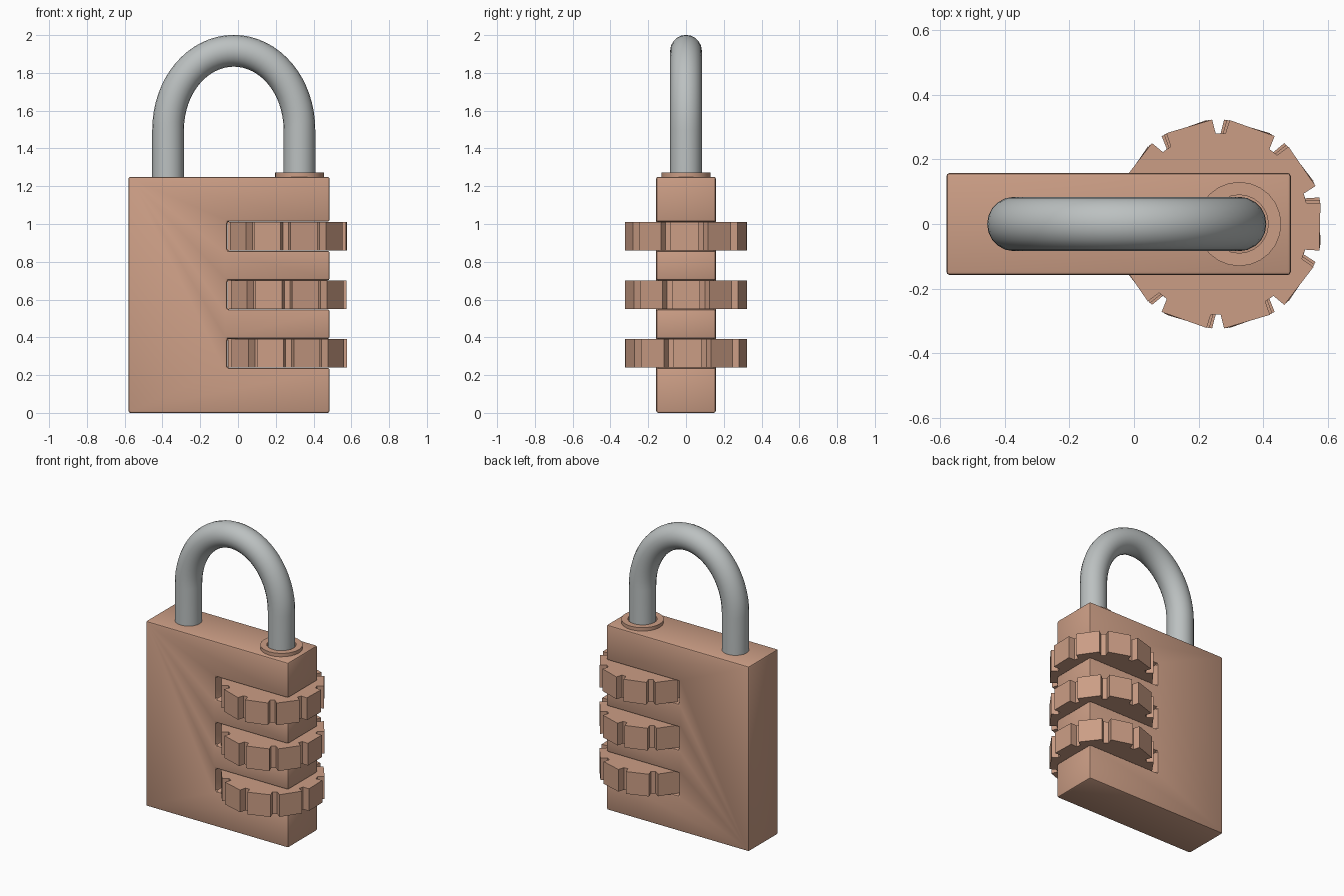
import bpy, bmesh, math
from mathutils import Vector, Matrix

if "Cube" in bpy.data.objects:
    bpy.data.objects.remove(bpy.data.objects["Cube"])


def material(name, rgb):
    m = bpy.data.materials.new(name)
    m.diffuse_color = (*rgb, 1)
    m.use_nodes = True
    m.node_tree.nodes["Principled BSDF"].inputs["Base Color"].default_value = m.diffuse_color
    return m


copper = material("copper", (0.60, 0.34, 0.235))
steel = material("steel grey", (0.50, 0.53, 0.53))


def finish(bm, name, mat, smooth=True):
    bmesh.ops.recalc_face_normals(bm, faces=bm.faces)
    mesh = bpy.data.meshes.new(name)
    bm.to_mesh(mesh)
    bm.free()
    mesh.materials.append(mat)
    ob = bpy.data.objects.new(name, mesh)
    bpy.context.collection.objects.link(ob)
    if smooth:
        bpy.ops.object.select_all(action='DESELECT')
        ob.select_set(True)
        bpy.context.view_layer.objects.active = ob
        bpy.ops.object.shade_smooth_by_angle(angle=math.radians(30))
    return ob


def prism(points, depth):
    """Extrude a closed outline along the vector depth."""
    bm = bmesh.new()
    face = bm.faces.new([bm.verts.new(p) for p in points])
    new = bmesh.ops.extrude_face_region(bm, geom=[face])["geom"]
    bmesh.ops.translate(bm, vec=depth, verts=[g for g in new if isinstance(g, bmesh.types.BMVert)])
    return bm


DIALS = [(0.24, 1.5), (0.55, 0.0), (0.86, -1.5)]   # bottom height, turn in degrees
DIAL_H, DIAL_X = 0.15, 0.26

# Body: comb-shaped outline with a slot for each dial
L, R, HALF, TOP, SLOT = -0.58, 0.485, 0.158, 1.25, -0.058
outline = [(L, 0), (R, 0)]
for z, _ in DIALS:
    z0, z1 = z - 0.002, z + DIAL_H + 0.002
    outline += [(R, z0), (SLOT, z0), (SLOT, z1), (R, z1)]
outline += [(R, TOP), (L, TOP)]
bm = prism([(x, -HALF, z) for x, z in outline], (0, 2 * HALF, 0))
bmesh.ops.bevel(bm, geom=bm.edges[:], offset=0.011, segments=2, profile=0.5, affect='EDGES')
finish(bm, "lock_body", copper)

# Dials: ten-sided wheels with a tapered notch at each corner
for i, (z, turn) in enumerate(DIALS):
    pts = []
    for k in range(10):
        rot = Matrix.Rotation(math.radians(18 + 36 * k + turn), 3, 'Z')
        for r, s in ((0.322, -0.027), (0.28, -0.015), (0.28, 0.015), (0.322, 0.027)):
            pts.append(rot @ Vector((r, s, 0)) + Vector((DIAL_X, 0, z)))
    finish(prism(pts, (0, 0, DIAL_H)), f"number_dial_{i + 1}", copper, smooth=False)

# Shackle: round bar swept along two legs and an elliptical arch
LEFT, RIGHT, RAD = -0.37, 0.325, 0.084
mid, a, b, spring = (LEFT + RIGHT) / 2, (RIGHT - LEFT) / 2, 0.417, 1.5
path = [((RIGHT, 1.2), (1, 0))]
for k in range(33):
    t = math.pi * k / 32
    n = Vector((math.cos(t) / a, math.sin(t) / b)).normalized()
    path.append(((mid + a * math.cos(t), spring + b * math.sin(t)), tuple(n)))
path.append(((LEFT, 1.2), (-1, 0)))
bm = bmesh.new()
rings = []
SIDES = 20
for (x, z), (nx, nz) in path:
    ring = []
    for s in range(SIDES):
        u = 2 * math.pi * s / SIDES
        c = RAD * math.cos(u)
        ring.append(bm.verts.new((x + nx * c, RAD * math.sin(u), z + nz * c)))
    rings.append(ring)
for p, q in zip(rings, rings[1:]):
    for s in range(SIDES):
        t = (s + 1) % SIDES
        bm.faces.new((p[s], p[t], q[t], q[s]))
bm.faces.new(rings[0])
bm.faces.new(rings[-1])
finish(bm, "shackle", steel)

# Collar: flat ring around the opening leg
bm = bmesh.new()
profile = [(0.13, 1.24), (0.13, 1.273), (0.09, 1.273), (0.09, 1.24)]
vs = [bm.verts.new((RIGHT + r, 0, z)) for r, z in profile]
es = [bm.edges.new((vs[i], vs[(i + 1) % 4])) for i in range(4)]
bmesh.ops.spin(bm, geom=vs + es, cent=(RIGHT, 0, 0), axis=(0, 0, 1), angle=2 * math.pi, steps=24)
bmesh.ops.remove_doubles(bm, verts=bm.verts, dist=0.0005)
finish(bm, "shackle_collar", copper)
